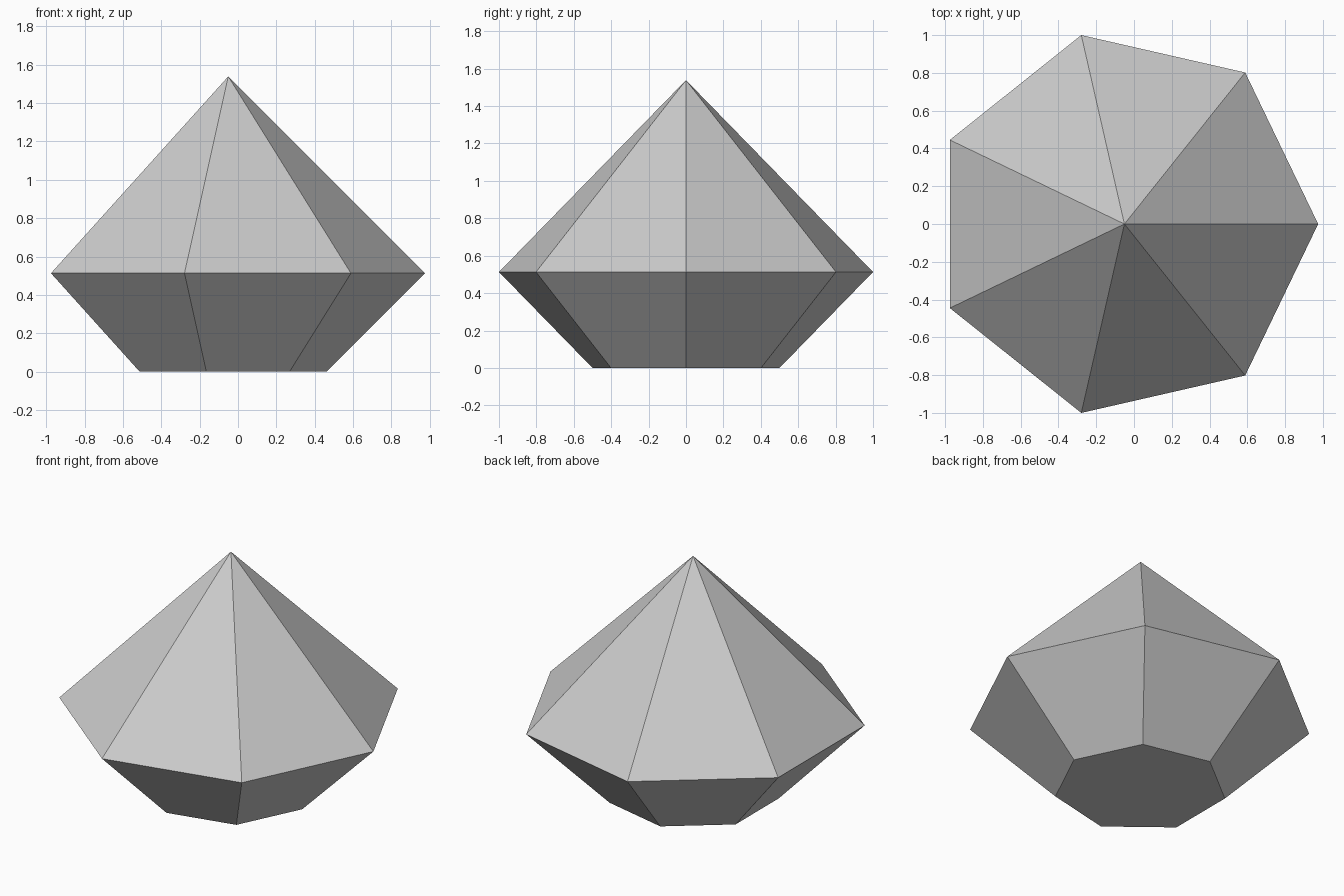
import bpy
import bmesh
from math import sin, cos, pi

SIDES = 7
RADIUS = 1 / sin(4 * pi / SIDES)          # widest corners reach y = +-1
SHIFT = -RADIUS * (1 - cos(pi / SIDES)) / 2  # centres the odd-sided outline on x

cube = bpy.data.objects.get("Cube")
if cube:
    bpy.data.objects.remove(cube, do_unlink=True)

# Plain grey
grey = bpy.data.materials.new("light grey")
grey.use_nodes = True
colour = (0.6, 0.6, 0.6, 1)
grey.diffuse_color = colour
grey.node_tree.nodes["Principled BSDF"].inputs["Base Color"].default_value = colour


def ring(bm, radius, z):
    return [bm.verts.new((SHIFT + radius * cos(2 * pi * i / SIDES),
                          radius * sin(2 * pi * i / SIDES), z))
            for i in range(SIDES)]


# Cut gem: flat base, flared lower facets, pointed crown
bm = bmesh.new()
base = ring(bm, RADIUS / 2, 0)
girdle = ring(bm, RADIUS, RADIUS / 2)
tip = bm.verts.new((SHIFT, 0, RADIUS * 1.5))
bm.faces.new(base[::-1])
for i in range(SIDES):
    j = (i + 1) % SIDES
    bm.faces.new((base[i], base[j], girdle[j], girdle[i]))
    bm.faces.new((girdle[i], girdle[j], tip))
mesh = bpy.data.meshes.new("gem")
bm.to_mesh(mesh)
bm.free()
mesh.materials.append(grey)
gem = bpy.data.objects.new("gem", mesh)
bpy.context.scene.collection.objects.link(gem)
